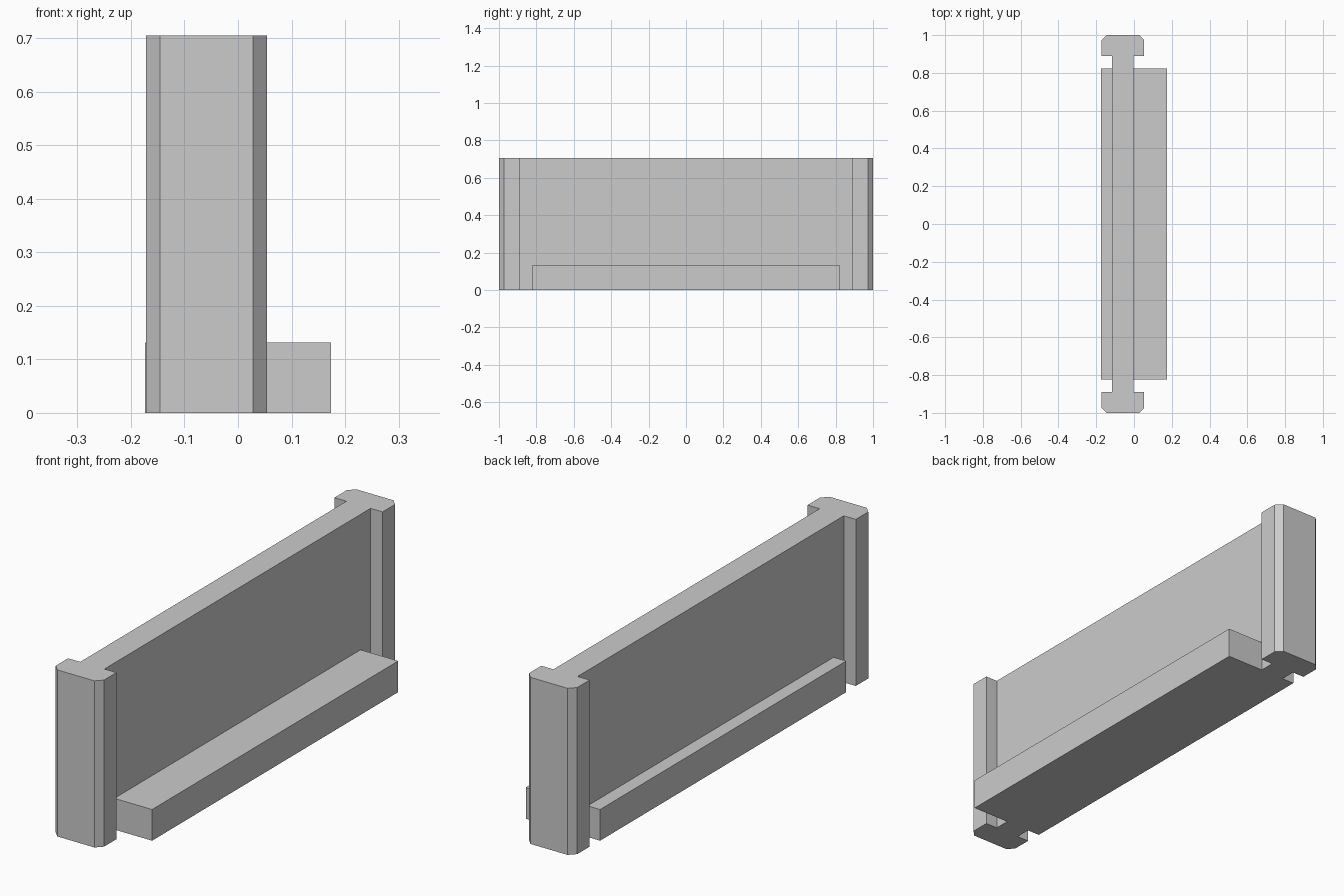
import bpy
import bmesh

cube = bpy.data.objects.get("Cube")
if cube:
    bpy.data.objects.remove(cube, do_unlink=True)

HEIGHT = 0.705
WALL_X = -0.059   # centre line of the wall

grey = bpy.data.materials.new("plain grey")
grey.use_nodes = True
colour = (0.6, 0.6, 0.6, 1)
grey.diffuse_color = colour
grey.node_tree.nodes["Principled BSDF"].inputs["Base Color"].default_value = colour


def extrude_outline(name, outline, height):
    """Extrude a closed plan outline straight up from the ground."""
    bm = bmesh.new()
    face = bm.faces.new([bm.verts.new((x, y, 0)) for x, y in outline])
    top = bmesh.ops.extrude_face_region(bm, geom=[face])["geom"]
    verts = [v for v in top if isinstance(v, bmesh.types.BMVert)]
    bmesh.ops.translate(bm, verts=verts, vec=(0, 0, height))
    bmesh.ops.recalc_face_normals(bm, faces=bm.faces[:])
    mesh = bpy.data.meshes.new(name)
    bm.to_mesh(mesh)
    bm.free()
    mesh.materials.append(grey)
    obj = bpy.data.objects.new(name, mesh)
    bpy.context.collection.objects.link(obj)
    return obj


# Wall with a chamfered flange at each end: one quarter, mirrored both ways
quarter = [(0.0565, 0.89), (0.113, 0.89), (0.113, 0.973), (0.087, 1.0)]
half = quarter + [(-x, y) for x, y in reversed(quarter)]
plan = half + [(-x, -y) for x, y in half]
extrude_outline("flanged_wall", [(WALL_X + x, y) for x, y in plan], HEIGHT)

# Low foot running along the wall
w, d = 0.174, 0.823
extrude_outline("base_foot", [(-w, -d), (w, -d), (w, d), (-w, d)], 0.132)
